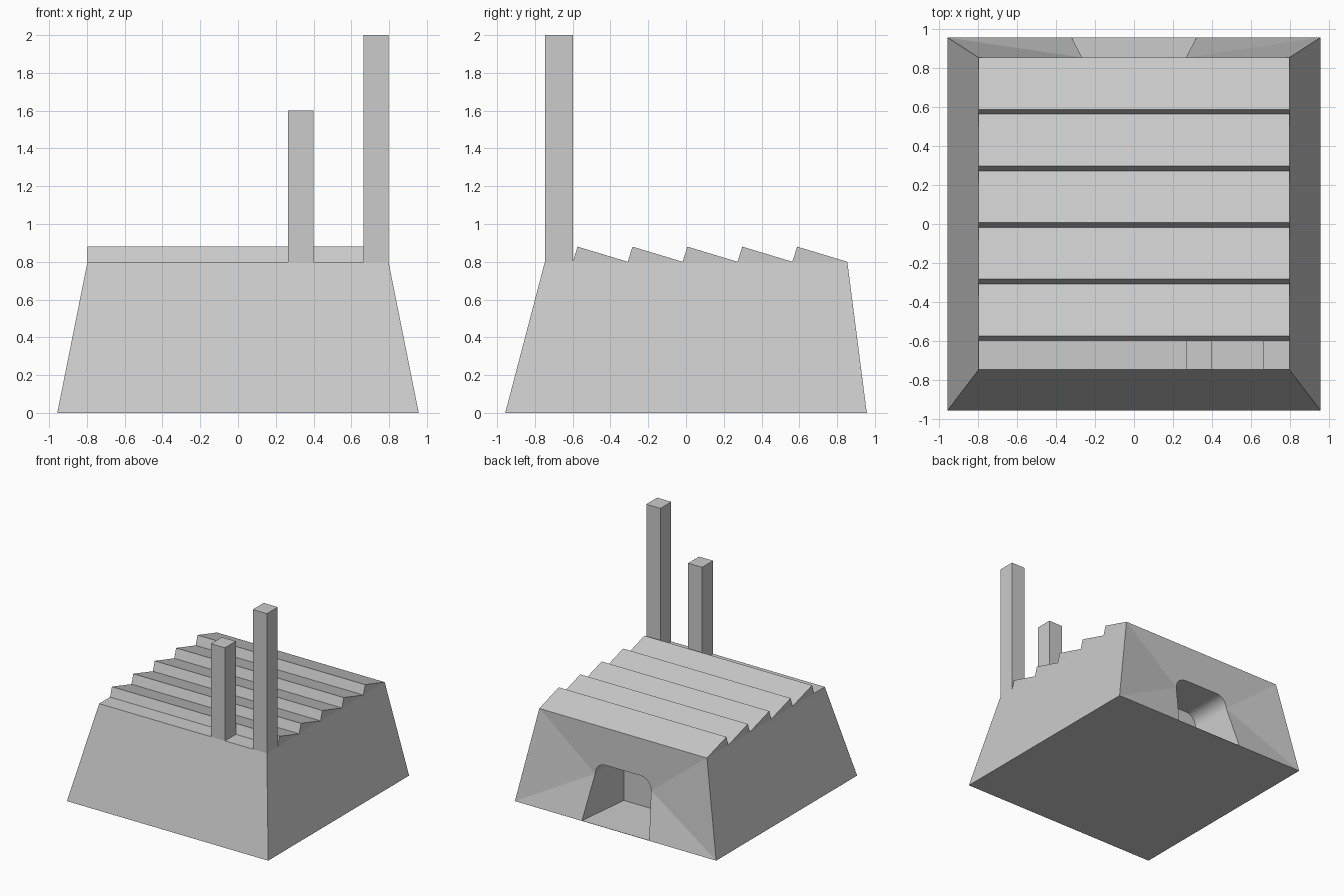
import bpy, bmesh, math

default = bpy.data.objects.get("Cube")
if default:
    bpy.data.objects.remove(default, do_unlink=True)

# One plain grey for the whole building
grey = bpy.data.materials.new("plain_grey")
grey.use_nodes = True
colour = (0.6, 0.6, 0.6, 1)
grey.diffuse_color = colour
grey.node_tree.nodes["Principled BSDF"].inputs["Base Color"].default_value = colour

BASE, HALF = 0.957, 0.797           # half widths at ground and at roof
FRONT, BACK, EAVE = -0.747, 0.854, 0.8
DEPTH = 0.148                       # chimney depth along y
WIDTH = 0.133                       # chimney width along x
DOOR, DOOR_BASE = 0.266, 0.32       # half widths of the doorway
SPRING, RADIUS, INNER = 0.38, 0.1, 0.463


def finish(name, bm):
    bmesh.ops.recalc_face_normals(bm, faces=bm.faces[:])
    mesh = bpy.data.meshes.new(name)
    bm.to_mesh(mesh)
    bm.free()
    mesh.materials.append(grey)
    obj = bpy.data.objects.new(name, mesh)
    bpy.context.collection.objects.link(obj)
    return obj


def prism(name, outline, offset):
    """Extrude a closed outline along an offset vector."""
    bm = bmesh.new()
    face = bm.faces.new([bm.verts.new(p) for p in outline])
    grown = bmesh.ops.extrude_face_region(bm, geom=[face], use_keep_orig=True)
    moved = [g for g in grown["geom"] if isinstance(g, bmesh.types.BMVert)]
    bmesh.ops.translate(bm, verts=moved, vec=offset)
    return finish(name, bm)


def door_arch():
    """Rounded doorway top as x, z pairs from the +x side to the -x side."""
    steps = 6
    side = []
    for i in range(steps + 1):
        a = math.pi / 2 * i / steps
        side.append((DOOR - RADIUS + RADIUS * math.cos(a), SPRING + RADIUS * math.sin(a)))
    return side + [(-x, z) for x, z in reversed(side)]


# Tapered building body with a doorway recessed into the back
bm = bmesh.new()
new = bm.verts.new
ground = [new((x, y, 0)) for x, y in ((BASE, BASE), (BASE, -BASE), (-BASE, -BASE), (-BASE, BASE))]
top = [new((x, y, EAVE)) for x, y in ((HALF, BACK), (HALF, FRONT), (-HALF, FRONT), (-HALF, BACK))]
arch = door_arch()
outer = [new((DOOR_BASE, BASE, 0))] + [new((x, BACK, z)) for x, z in arch] + [new((-DOOR_BASE, BASE, 0))]
inner = [new((x, INNER, z)) for x, z in [(DOOR, 0)] + arch + [(-DOOR, 0)]]

bm.faces.new(top)
for i in range(3):
    bm.faces.new((ground[i], ground[i + 1], top[i + 1], top[i]))
bm.faces.new(ground + [outer[-1], inner[-1], inner[0], outer[0]])
bm.faces.new([top[0]] + outer[1:-1] + [top[3]])
for corner, eave, foot, spring in ((ground[0], top[0], outer[0], outer[1]),
                                   (ground[3], top[3], outer[-1], outer[-2])):
    bm.faces.new((corner, eave, spring))
    bm.faces.new((corner, spring, foot))
bm.faces.new(inner)
middle = len(outer) // 2 - 1
for i in range(len(outer) - 1):
    wall = bm.faces.new((outer[i], outer[i + 1], inner[i + 1], inner[i]))
    wall.smooth = 0 < i < len(outer) - 2 and i != middle
finish("building_body", bm)

# Thin floor closing the doorway recess
prism("doorway_floor",
      [(DOOR_BASE, BASE, 0), (-DOOR_BASE, BASE, 0), (-DOOR, INNER, 0), (DOOR, INNER, 0)],
      (0, 0, 0.002))

# Five-tooth sawtooth roof
start = FRONT + DEPTH
pitch = (BACK - start) / 5
teeth = [(-HALF, start, EAVE)]
for i in range(5):
    y = start + pitch * i
    teeth += [(-HALF, y + 0.025, EAVE + 0.08), (-HALF, y + pitch, EAVE)]
# Each tooth is its own wedge so the valleys stay clean
for i in range(5):
    prism("roof_tooth_%d" % (i + 1), teeth[2 * i:2 * i + 3], (2 * HALF, 0, 0))

# Two square chimneys standing on the front edge
for name, x, height in (("short_chimney", DOOR, 1.6), ("tall_chimney", HALF - WIDTH, 2.0)):
    prism(name,
          [(x, FRONT, EAVE), (x + WIDTH, FRONT, EAVE),
           (x + WIDTH, start, EAVE), (x, start, EAVE)],
          (0, 0, height - EAVE))
